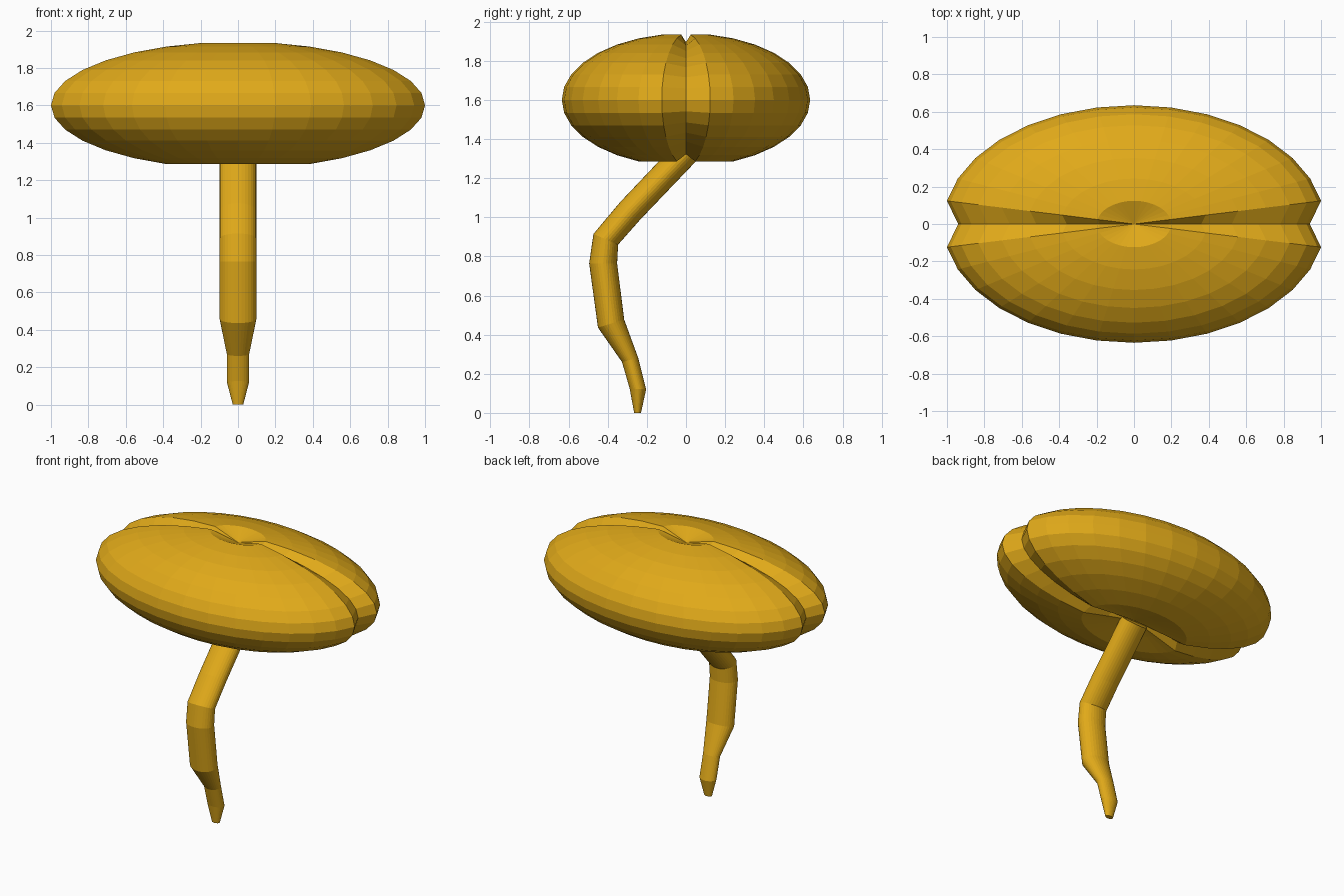
import bpy, bmesh
from math import sin, cos, pi
from mathutils import Vector

if "Cube" in bpy.data.objects:
    bpy.data.objects.remove(bpy.data.objects["Cube"])

mat = bpy.data.materials.new("golden")
mat.diffuse_color = (0.75, 0.40, 0.01, 1)
mat.use_nodes = True
mat.node_tree.nodes["Principled BSDF"].inputs["Base Color"].default_value = mat.diffuse_color


def add_object(name, bm):
    bmesh.ops.recalc_face_normals(bm, faces=bm.faces)
    mesh = bpy.data.meshes.new(name)
    bm.to_mesh(mesh)
    bm.free()
    mesh.materials.append(mat)
    obj = bpy.data.objects.new(name, mesh)
    bpy.context.collection.objects.link(obj)
    return obj


# Cap: squashed sphere with dented poles and a groove along y = 0
bm = bmesh.new()
bmesh.ops.create_uvsphere(bm, u_segments=32, v_segments=16, radius=1)
for v in bm.verts:
    x, y, z = v.co
    on_groove = abs(y) < 0.01
    if z > 0.999:                      # top dimple
        z = 0.83
    elif z < -0.999:                   # underside hollow, where the stem enters
        z = -0.74
    elif z < -0.95:
        z = -0.83
    if on_groove and x * x > 0.001:
        x *= 0.922
        z *= 0.885
    v.co = (x * 1.0196, y * 0.635, 1.6 + z * 0.34)
add_object("cap", bm)

# Stem: oval rings along a bent path, (y, z) of front edge, back edge, x radius
rings = [
    ((-0.265, 0.00), (-0.230, 0.00), 0.028),
    ((-0.288, 0.125), (-0.204, 0.12), 0.060),
    ((-0.327, 0.26), (-0.245, 0.283), 0.060),
    ((-0.450, 0.436), (-0.316, 0.477), 0.098),
    ((-0.495, 0.764), (-0.352, 0.764), 0.098),
    ((-0.473, 0.915), (-0.347, 0.86), 0.098),
    ((-0.337, 1.077), (-0.232, 0.99), 0.098),
    ((-0.045, 1.385), (0.050, 1.285), 0.098),
]
SIDES = 32
bm = bmesh.new()
loops = []
for front, back, rx in rings:
    f, b = Vector((0, *front)), Vector((0, *back))
    mid, half = (f + b) / 2, (b - f) / 2
    loops.append([bm.verts.new(mid + half * sin(2 * pi * i / SIDES)
                               + Vector((rx * cos(2 * pi * i / SIDES), 0, 0)))
                  for i in range(SIDES)])
for lo, hi in zip(loops, loops[1:]):
    for i in range(SIDES):
        j = (i + 1) % SIDES
        bm.faces.new((lo[i], lo[j], hi[j], hi[i]))
bm.faces.new(loops[0])
bm.faces.new(loops[-1])
add_object("stem", bm)
